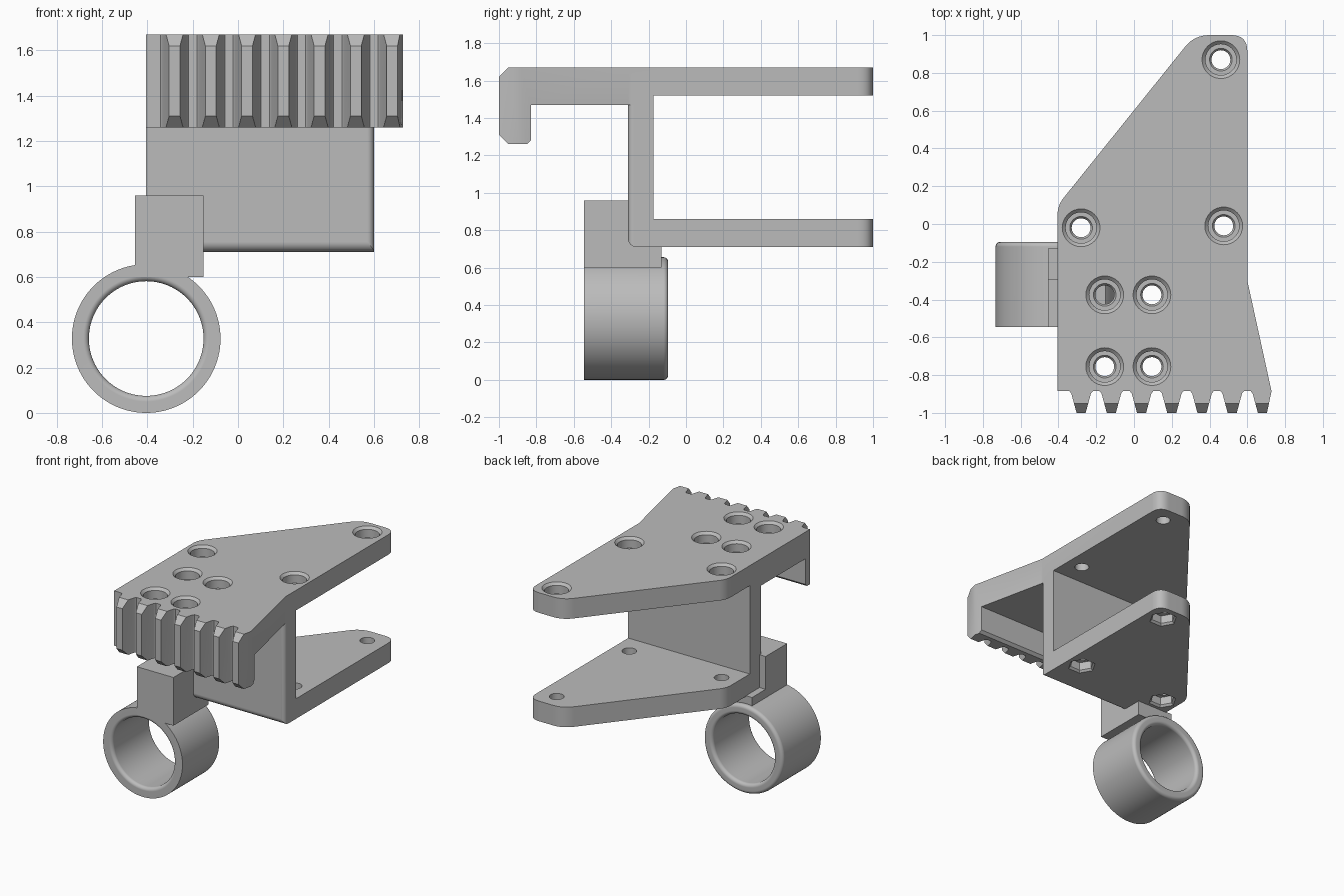
import bpy, bmesh
from math import pi, cos, sin, radians
from mathutils import Vector

if "Cube" in bpy.data.objects:
    bpy.data.objects.remove(bpy.data.objects["Cube"], do_unlink=True)

grey = bpy.data.materials.new("light grey plastic")
grey.use_nodes = True
grey.diffuse_color = (0.5, 0.5, 0.5, 1)
grey.node_tree.nodes["Principled BSDF"].inputs["Base Color"].default_value = grey.diffuse_color


def finish(bm, name):
    bmesh.ops.recalc_face_normals(bm, faces=bm.faces)
    mesh = bpy.data.meshes.new(name)
    bm.to_mesh(mesh)
    bm.free()
    mesh.materials.append(grey)
    ob = bpy.data.objects.new(name, mesh)
    bpy.context.collection.objects.link(ob)
    return ob


def prism(name, points, axis, lo, hi):
    """Extrude a 2D outline: xy along z, or yz along x."""
    bm = bmesh.new()
    place = (lambda a, b, t: (a, b, t)) if axis == "z" else (lambda a, b, t: (t, a, b))
    low = [bm.verts.new(place(*p, lo)) for p in points]
    high = [bm.verts.new(place(*p, hi)) for p in points]
    bm.faces.new(low)
    bm.faces.new(high)
    for i in range(len(points)):
        j = (i + 1) % len(points)
        bm.faces.new((low[i], low[j], high[j], high[i]))
    return finish(bm, name)


def lathe(name, profile, centres, axis, steps, closed=False):
    """Spin a (radius, height) profile around each centre."""
    bm = bmesh.new()
    direction = Vector((0, 0, 1)) if axis == "z" else Vector((0, 1, 0))
    for centre in centres:
        c = Vector(centre)
        vs = [bm.verts.new(c + Vector((r, 0, 0)) + direction * h) for r, h in profile]
        pairs = list(zip(vs, vs[1:])) + ([(vs[-1], vs[0])] if closed else [])
        es = [bm.edges.new(p) for p in pairs]
        bmesh.ops.spin(bm, geom=vs + es, cent=c, axis=direction, angle=2 * pi, steps=steps)
    bmesh.ops.remove_doubles(bm, verts=bm.verts, dist=1e-4)
    bmesh.ops.dissolve_degenerate(bm, edges=bm.edges, dist=1e-5)
    return finish(bm, name)


def combine(ob, other, operation="DIFFERENCE"):
    mod = ob.modifiers.new("combine", "BOOLEAN")
    mod.object, mod.operation, mod.solver = other, operation, "EXACT"
    bpy.context.view_layer.objects.active = ob
    bpy.ops.object.modifier_apply(modifier=mod.name)
    bpy.data.objects.remove(other, do_unlink=True)


def arc(cx, cy, r, start, end, n=6):
    angles = [radians(start + (end - start) * i / n) for i in range(n + 1)]
    return [(cx + r * cos(a), cy + r * sin(a)) for a in angles]


def rounded(before, corner, after, d, n=8):
    """Round an outline corner, starting d away from it."""
    a, p, b = Vector(before), Vector(corner), Vector(after)
    a, b = p + (a - p).normalized() * d, p + (b - p).normalized() * d
    return [tuple(a * (1 - t) ** 2 + p * 2 * t * (1 - t) + b * t * t)
            for t in (i / n for i in range(n + 1))]


LEFT, RIGHT, ROOT = -0.405, 0.6, -0.885

# Plan outline with seven teeth along the front
outline = [(LEFT, ROOT)]
for i in range(7):
    c = -0.28 + 0.16 * i
    outline += [(c - 0.062, ROOT), (c - 0.052, ROOT - 0.012), (c - 0.024, -1), (c + 0.024, -1)]
    outline += [(c + 0.052, ROOT - 0.012), (c + 0.062, ROOT)] if i < 6 else [(0.728, ROOT)]
slope_low, slope_high, back = (LEFT, 0.098), (0.32, 1), (RIGHT, 1)
outline.append((RIGHT, -0.3))
outline += rounded((RIGHT, 0), back, slope_high, 0.085)
outline += rounded(back, slope_high, slope_low, 0.08)
outline += rounded(slope_high, slope_low, (LEFT, 0), 0.05)
clamp = prism("clamp_body", outline, "z", 0.71, 1.67)

# Space between the two plates
combine(clamp, prism("gap", [(-0.175, 0.86), (1.2, 0.86), (1.2, 1.52), (-0.175, 1.52)],
                     "x", -1, 1))

# Space below the toothed lip and in front of the wall
front = [(-1.2, 1.51), (-0.95, 1.26), (-0.85, 1.26), (-0.83, 1.28), (-0.83, 1.47), (-0.31, 1.47)]
front += arc(-0.265, 0.755, 0.045, 180, 270)
front += [(-0.265, 0.5), (-1.2, 0.5)]
combine(clamp, prism("front_space", front, "x", -1, 1))

# Sloped upper ends of the teeth
combine(clamp, prism("tooth_slope", [(-1.2, 1.42), (-0.9, 1.72), (-1.2, 1.72)], "x", -1, 1))

# Rounded upright edge of the wall
edge = arc(RIGHT - 0.03, -0.28, 0.03, 0, -90) + [(RIGHT - 0.03, -0.4), (0.7, -0.4), (0.7, -0.28)]
combine(clamp, prism("wall_edge", edge, "z", 0.5, 1.47))

# Counterbored screw holes
bore = [(0.05, 1.575), (0.06, 1.59), (0.082, 1.59), (0.082, 1.652), (0.1, 1.67),
        (0.1, 1.8), (0, 1.8)]
rear = [(0.46, 0.87, 0), (-0.28, -0.02, 0), (0.475, -0.01, 0)]
fore = [(x, y, 0) for x in (-0.155, 0.095) for y in (-0.375, -0.755)]
combine(clamp, lathe("rear_holes", [(0, 0.5), (0.05, 0.5)] + bore, rear, "z", 32))
combine(clamp, lathe("front_holes", [(0, 1.4), (0.05, 1.4)] + bore, fore, "z", 32))

# Hexagonal nut pockets under the lower plate
pocket = [(0, 0.6), (0.1, 0.6), (0.1, 0.71), (0.085, 0.725), (0.085, 0.785), (0, 0.785)]
combine(clamp, lathe("nut_pockets", pocket, rear, "z", 6))

# Ring with its stepped mounting block
section = [(0.328, -0.545)]
section += arc(0.303, -0.12, 0.025, 0, 90)
section += arc(0.278, -0.12, 0.025, 90, 180)
section += arc(0.278, -0.52, 0.025, 180, 270)
ring = lathe("ring_mount", section, [(LEFT, 0, 0.328)], "y", 96, closed=True)
step = [(-0.545, 0.6), (-0.13, 0.6), (-0.13, 0.715), (-0.29, 0.715), (-0.29, 0.96), (-0.545, 0.96)]
combine(ring, prism("mount_block", step, "x", -0.455, -0.152), "UNION")

# Smooth curves, sharp edges
for ob in (clamp, ring):
    bpy.ops.object.select_all(action="DESELECT")
    ob.select_set(True)
    bpy.context.view_layer.objects.active = ob
    bpy.ops.object.shade_smooth_by_angle(angle=radians(30))
    ob.modifiers.new("even_shading", "WEIGHTED_NORMAL").keep_sharp = True
